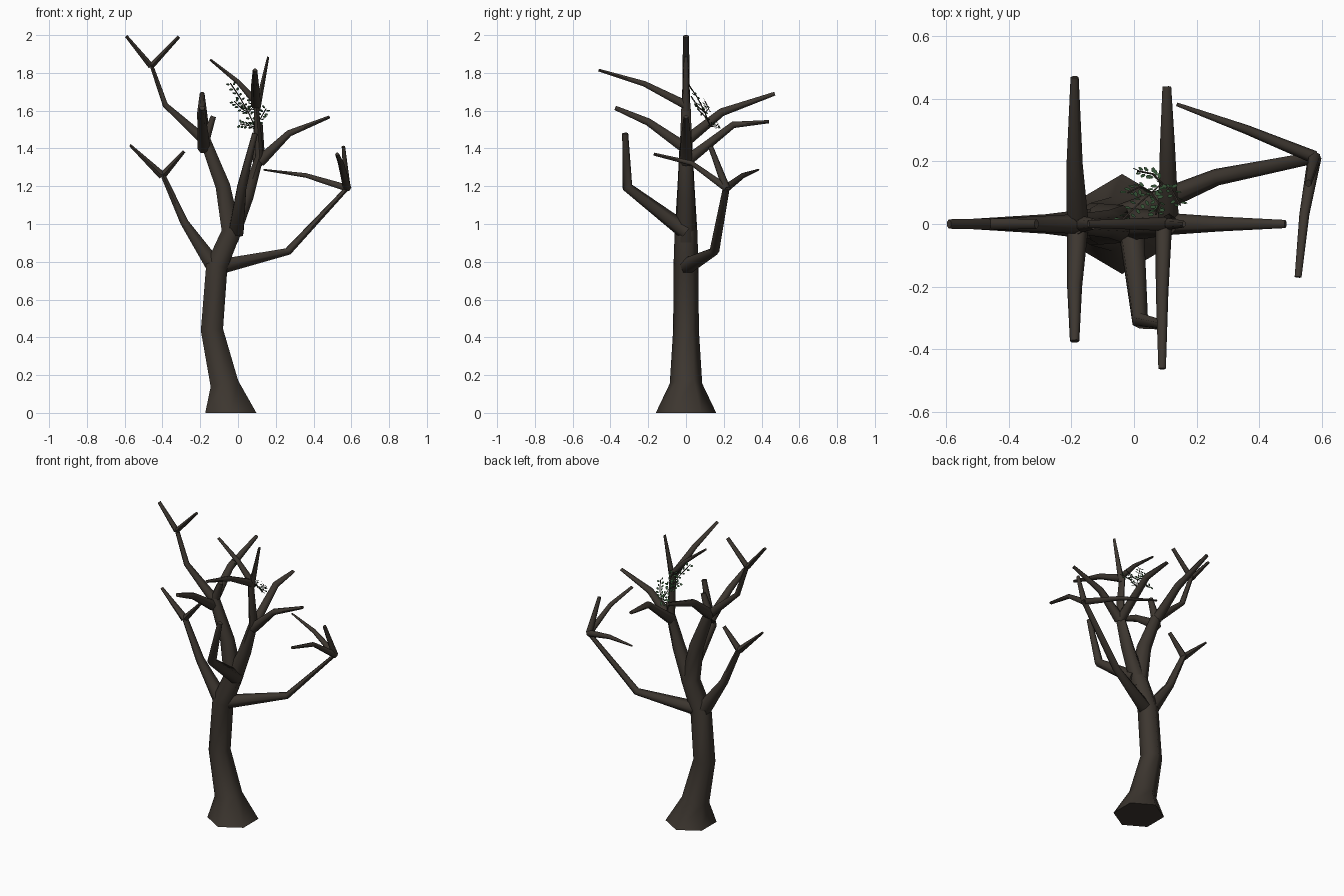
import bpy, bmesh, math, random
from mathutils import Vector as V

random.seed(4)


def material(name, rgb):
    m = bpy.data.materials.new(name)
    m.diffuse_color = (*rgb, 1)
    return m


BARK = material("dark bark", (0.046, 0.037, 0.029))
LEAF = material("leaf green", (0.035, 0.085, 0.036))


def finish(bm, name, mat, angle=None):
    bmesh.ops.recalc_face_normals(bm, faces=bm.faces)
    me = bpy.data.meshes.new(name)
    bm.to_mesh(me)
    bm.free()
    me.materials.append(mat)
    ob = bpy.data.objects.new(name, me)
    bpy.context.collection.objects.link(ob)
    for p in me.polygons:
        p.use_smooth = angle is not None
    if angle is not None:
        bpy.context.view_layer.objects.active = ob
        ob.select_set(True)
        bpy.ops.object.shade_smooth_by_angle(angle=math.radians(angle))
        ob.select_set(False)
    return ob


def add_tube(bm, pts, tip_flat=1.0, sides=6):
    """Tapered tube through (x, y, z, radius) points with mitred joints."""
    P = [V(p[:3]) for p in pts]
    seg = [(b - a).normalized() for a, b in zip(P, P[1:])]
    u = V((0, 1, 0)) if abs(seg[0].y) + abs(seg[-1].y) < 0.9 else V((1, 0, 0))
    rings = []
    for i, p in enumerate(P):
        t = (seg[max(i - 1, 0)] + seg[min(i, len(seg) - 1)]).normalized()
        u = (u - t * u.dot(t)).normalized()
        v = t.cross(u)
        k = 1 + (tip_flat - 1) * i / (len(P) - 1)
        rings.append([bm.verts.new(p + pts[i][3] * (u * math.cos(a) + v * k * math.sin(a)))
                      for a in (math.tau * j / sides for j in range(sides))])
    for a, b in zip(rings, rings[1:]):
        for j in range(sides):
            n = (j + 1) % sides
            bm.faces.new((a[j], a[n], b[n], b[j]))
    bm.faces.new(rings[0][::-1])
    bm.faces.new(rings[-1])


def branch(name, *paths, flat=0.6):
    bm = bmesh.new()
    for p in paths:
        add_tube(bm, p, flat)
    return finish(bm, name, BARK, 65)


# trunk with flared foot, carried on into the tall left leader
bm = bmesh.new()
add_tube(bm, [(-0.038, 0, 0, 0.16), (-0.072, 0, 0.155, 0.086), (-0.138, 0, 0.44, 0.068),
              (-0.112, 0, 0.78, 0.066), (-0.035, 0, 0.96, 0.060), (-0.08, 0, 1.2, 0.045),
              (-0.18, 0, 1.46, 0.032)])
for vert in bm.verts:          # level the foot on the ground
    if vert.co.z < 0.06:
        vert.co.z = 0
finish(bm, "trunk", BARK, 65)

# tall left leader and its forked top
branch("left_top_branch",
       [(-0.175, 0, 1.44, 0.032), (-0.385, 0, 1.63, 0.021), (-0.46, 0, 1.845, 0.018)],
       [(-0.46, 0, 1.835, 0.018), (-0.592, 0, 1.995, 0.015)],
       [(-0.46, 0, 1.835, 0.018), (-0.312, 0, 1.992, 0.016)])
branch("left_leader_side_branches",
       [(-0.18, 0, 1.40, 0.035), (-0.19, -0.2, 1.54, 0.024), (-0.19, -0.375, 1.615, 0.015)],
       [(-0.18, 0, 1.44, 0.035), (-0.19, 0.19, 1.592, 0.026), (-0.19, 0.47, 1.69, 0.013)],
       [(-0.175, 0, 1.44, 0.028), (-0.13, 0, 1.57, 0.018)], flat=0.9)

# low left limb
branch("left_limb",
       [(-0.115, 0, 0.76, 0.052), (-0.285, 0, 1.01, 0.031), (-0.40, 0, 1.265, 0.024)],
       [(-0.40, 0, 1.255, 0.024), (-0.572, 0, 1.418, 0.013)],
       [(-0.40, 0, 1.255, 0.022), (-0.285, 0, 1.385, 0.016)])

# right leader and its fork
branch("right_leader",
       [(-0.045, 0, 0.92, 0.055), (0.05, 0, 1.15, 0.045), (0.115, 0, 1.36, 0.034),
        (0.095, 0, 1.64, 0.024)],
       [(0.10, 0, 1.64, 0.022), (0.0, 0, 1.752, 0.018), (-0.147, 0, 1.87, 0.012)],
       [(0.10, 0, 1.60, 0.02), (0.16, 0, 1.885, 0.011)])
branch("right_leader_side_branches",
       [(0.115, 0, 1.33, 0.035), (0.27, 0, 1.48, 0.024), (0.485, 0, 1.567, 0.013)],
       [(0.095, 0, 1.63, 0.027), (0.09, -0.22, 1.742, 0.02), (0.09, -0.463, 1.815, 0.012)],
       [(0.11, 0, 1.33, 0.034), (0.107, 0.25, 1.525, 0.024), (0.105, 0.44, 1.542, 0.014)],
       flat=0.7)

# bent limb at the front
branch("front_limb",
       [(-0.01, 0.0, 0.96, 0.045), (0.02, -0.31, 1.195, 0.028), (0.09, -0.322, 1.48, 0.016)],
       flat=1)

# low right limb ending in three twigs
branch("right_limb",
       [(-0.09, 0.0, 0.775, 0.045), (0.265, 0.15, 0.855, 0.027), (0.578, 0.213, 1.19, 0.019)])
branch("right_limb_twigs",
       [(0.578, 0.213, 1.19, 0.021), (0.36, 0.302, 1.257, 0.015), (0.137, 0.383, 1.287, 0.006)],
       [(0.578, 0.213, 1.19, 0.022), (0.545, 0.03, 1.322, 0.016), (0.525, -0.17, 1.37, 0.011)],
       [(0.578, 0.213, 1.19, 0.021), (0.558, 0.13, 1.41, 0.013)], flat=0.8)

# leafy sprig: main stem, side stems, and leaves along each
stem = [V((0.09, 0.13, 1.515)), V((0.055, 0.10, 1.59)), V((0.01, 0.06, 1.67)),
        V((-0.04, 0.01, 1.745))]
stems = [stem,
         [stem[0], V((0.12, 0.11, 1.56)), V((0.148, 0.06, 1.61))],
         [stem[1], V((0.08, 0.065, 1.62)), V((0.07, 0.03, 1.67))],
         [stem[0], V((0.06, 0.16, 1.52)), V((0.01, 0.17, 1.53))],
         [stem[1], V((0.02, 0.12, 1.61)), V((-0.02, 0.10, 1.65))]]
bm = bmesh.new()
for s in stems:
    add_tube(bm, [(*p, 0.003) for p in s], 1, 4)
finish(bm, "sprig_stems", BARK)

bm = bmesh.new()
normal = V((0.1, 0.75, 0.65)).normalized()
for s in stems:
    for a, b in zip(s, s[1:]):
        along = (b - a).normalized()
        for k in range(3):
            for side in (-1, 1):
                base = a.lerp(b, (k + 0.5 + 0.2 * side) / 3)
                n = (normal + V([random.uniform(-0.4, 0.4) for _ in range(3)])).normalized()
                out = (along.cross(n) * side + along * 0.6).normalized()
                across = n.cross(out)
                c = base + out * 0.019
                bm.faces.new([bm.verts.new(c + out * 0.011 * math.cos(t) + across * 0.007 * math.sin(t))
                              for t in (math.tau * j / 6 for j in range(6))])
finish(bm, "sprig_leaves", LEAF)
